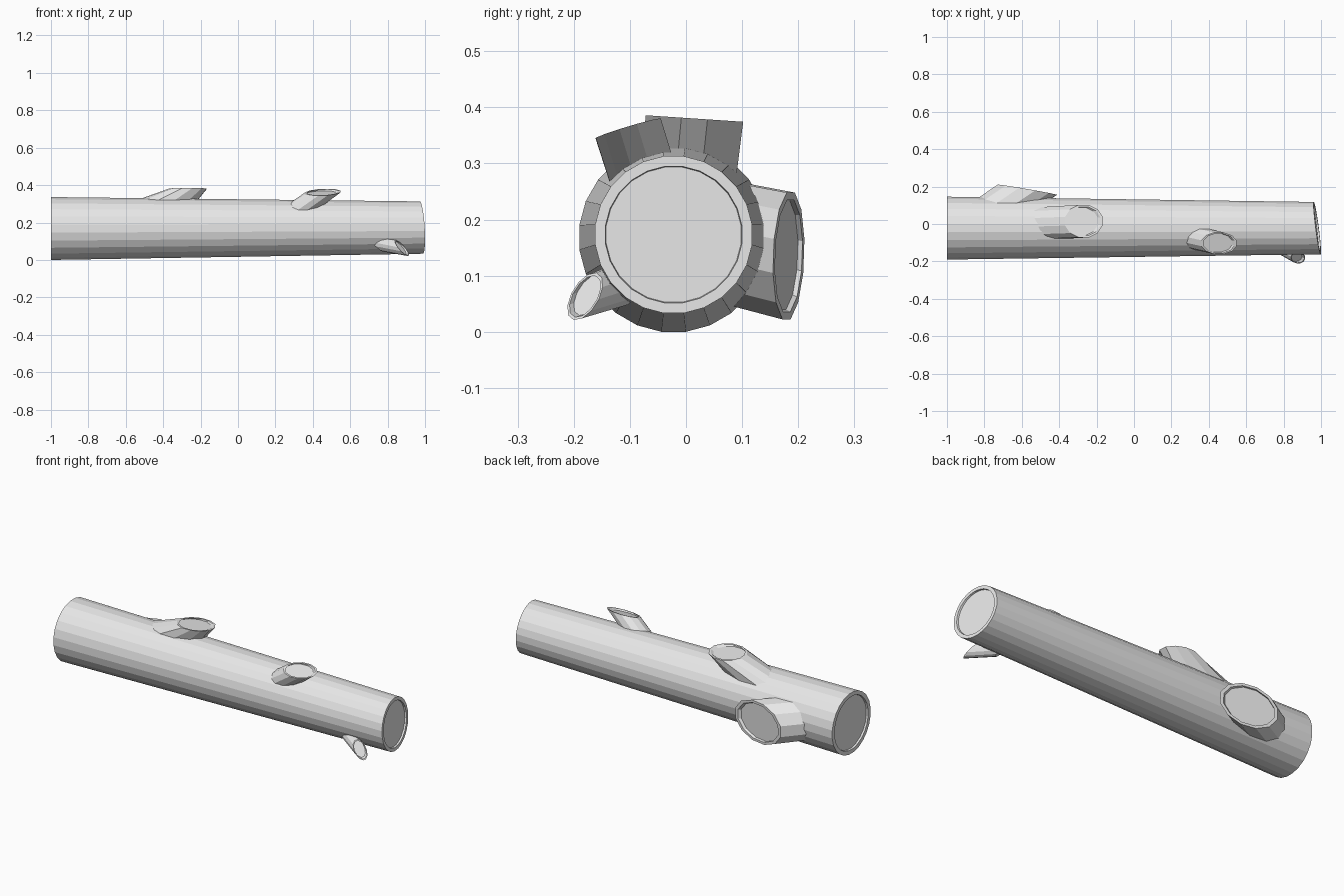
import bpy, bmesh, math
from mathutils import Vector

cube = bpy.data.objects.get("Cube")
if cube:
    bpy.data.objects.remove(cube, do_unlink=True)

COLOUR = (0.8, 0.8, 0.8, 1.0)
wood = bpy.data.materials.new("plain_grey_wood")
wood.use_nodes = True
wood.diffuse_color = COLOUR
shader = wood.node_tree.nodes["Principled BSDF"]
shader.inputs["Base Color"].default_value = COLOUR
shader.inputs["Roughness"].default_value = 0.9


def ring(centre, a, b, sides, scale=1.0):
    """Ellipse of points spanned by two half-axes."""
    steps = [(i + 0.5) * math.tau / sides for i in range(sides)]
    return [Vector(centre) + scale * (Vector(a) * math.cos(t) + Vector(b) * math.sin(t))
            for t in steps]


def loft(name, rings):
    """Skin a list of rings and cap both ends, with flat faces."""
    bm = bmesh.new()
    loops = [[bm.verts.new(p) for p in r] for r in rings]
    n = len(loops[0])
    for low, high in zip(loops, loops[1:]):
        for i in range(n):
            j = (i + 1) % n
            bm.faces.new((low[i], low[j], high[j], high[i]))
    bm.faces.new(loops[0][::-1])
    bm.faces.new(loops[-1])
    bmesh.ops.recalc_face_normals(bm, faces=bm.faces)
    mesh = bpy.data.meshes.new(name)
    bm.to_mesh(mesh)
    bm.free()
    mesh.materials.append(wood)
    obj = bpy.data.objects.new(name, mesh)
    bpy.context.collection.objects.link(obj)
    return obj


def branch_stub(name, base, base_a, base_b, tip, tip_a, tip_b, sides=12):
    """Sawn branch: slanted tube with a rim and a shallow recessed cut."""
    inward = (Vector(base) - Vector(tip)).normalized() * 0.014
    loft(name, [
        ring(base, base_a, base_b, sides),
        ring(tip, tip_a, tip_b, sides),
        ring(tip, tip_a, tip_b, sides, 0.88),
        ring(Vector(tip) + inward, tip_a, tip_b, sides, 0.86),
    ])


# Trunk: tapered log, square cut at one end and slanted at the other
SIDES = 24
thick, thin = 0.1695, 0.141
left_c, right_c = Vector((-1, -0.022, 0.168)), Vector((0.98, -0.022, 0.173))
left_a, left_b = (0, thick, 0), (0, 0, thick)
right_a, right_b = (-0.13 * thin, thin, 0), (-0.06 * thin, 0, thin)
recess = Vector((0.01, 0, 0))
loft("trunk", [
    ring(left_c + recess, left_a, left_b, SIDES, 0.86),
    ring(left_c, left_a, left_b, SIDES, 0.87),
    ring(left_c, left_a, left_b, SIDES),
    ring(right_c, right_a, right_b, SIDES),
    ring(right_c, right_a, right_b, SIDES, 0.87),
    ring(right_c - recess, right_a, right_b, SIDES, 0.86),
])

# Large stub on the back
branch_stub("back_branch",
            (-0.77, 0.05, 0.165), (0.16, -0.028, 0), (0, 0.003, 0.112),
            (-0.57, 0.183, 0.135), (0.163, -0.028, 0), (0, 0.004, 0.117))

# Broad stub on top
branch_stub("top_branch",
            (-0.45, 0.005, 0.28), (0.21, 0, 0), (0, 0.088, 0),
            (-0.268, 0.015, 0.38), (0.104, 0, 0), (0, 0.09, -0.006))

# Stub on the upper front
branch_stub("upper_front_branch",
            (0.265, -0.06, 0.225), (0.1, 0, 0), (0, 0.06, 0.015),
            (0.455, -0.103, 0.362), (0.097, 0, 0.004), (0, 0.06, 0.018))

# Small stub low on the front
branch_stub("lower_front_branch",
            (0.74, -0.1, 0.09), (0.038, -0.012, -0.045), (0.015, 0.031, 0.006),
            (0.877, -0.18, 0.063), (0.036, -0.013, -0.042), (0.015, 0.029, 0.006))
